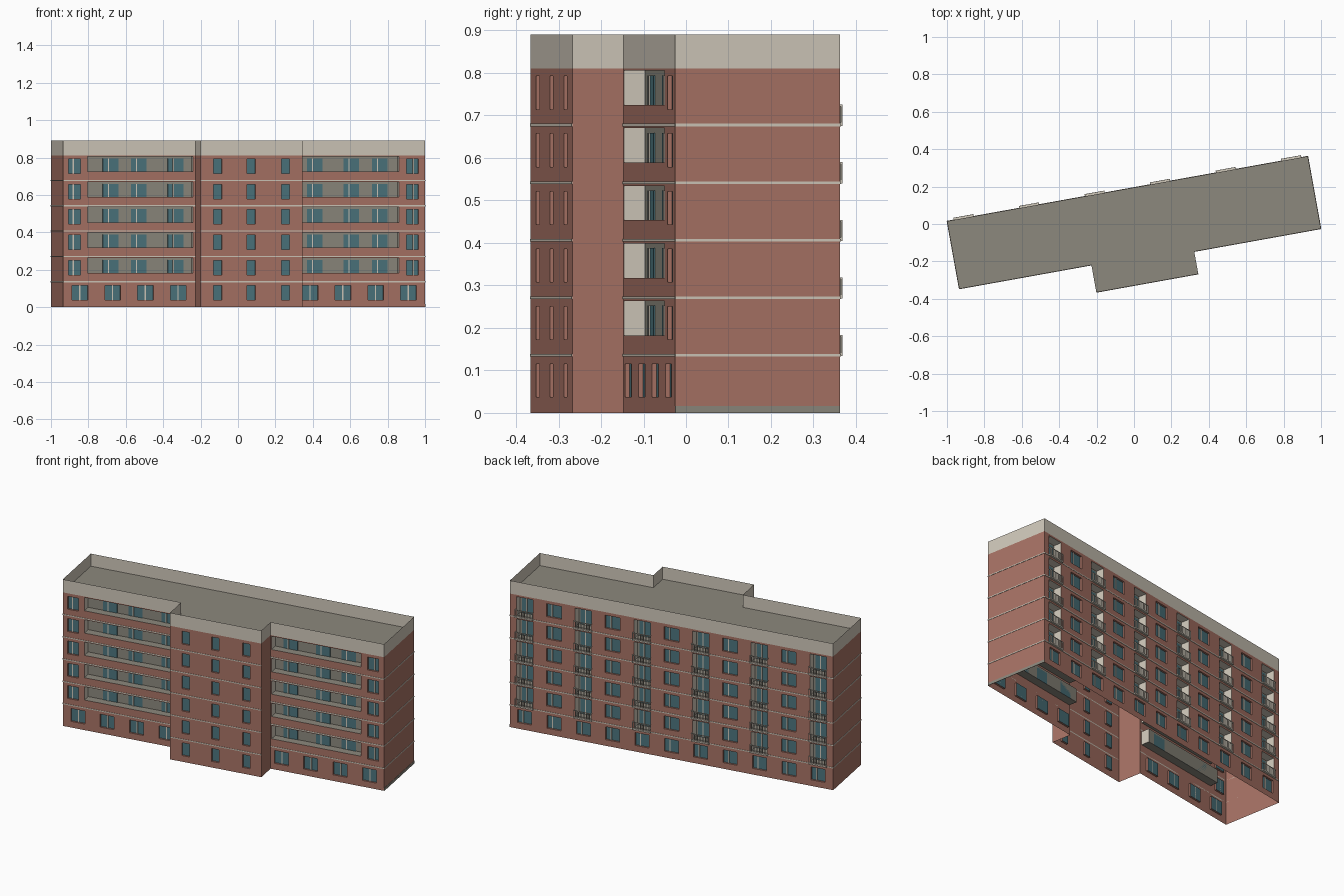
import bpy, bmesh, math
from mathutils import Vector, Matrix

cube = bpy.data.objects.get("Cube")
if cube:
    bpy.data.objects.remove(cube, do_unlink=True)

# Materials
def material(name, rgb):
    lin = [((c / 255 + 0.055) / 1.055) ** 2.4 for c in rgb]
    m = bpy.data.materials.new(name)
    m.use_nodes = True
    m.diffuse_color = (*lin, 1)
    m.node_tree.nodes["Principled BSDF"].inputs["Base Color"].default_value = (*lin, 1)
    return m

BRICK, BEIGE, GREY, GLASS = range(4)
MATS = [material("brick_red", (168, 115, 101)), material("beige_render", (208, 200, 186)),
        material("roof_grey", (140, 136, 125)), material("teal_glass", (76, 116, 125))]

# Main sizes
TURN = Matrix.Rotation(math.radians(10.2), 4, "Z")
FLOOR, FLOORS, EAVES, TOP = 0.1355, 6, 0.811, 0.89
REVEAL, RECESS = 0.011, 0.05
UP = Vector((0, 0, 1))
BAYS = [0.89 - 0.178 * k for k in range(11)]


def finish(name, bm):
    me = bpy.data.meshes.new(name)
    bm.to_mesh(me)
    bm.free()
    for m in MATS:
        me.materials.append(m)
    ob = bpy.data.objects.new(name, me)
    ob.matrix_world = TURN
    bpy.context.collection.objects.link(ob)
    return ob


class Facade:
    """Wall from start to end (outside on the right); d is depth inward."""

    def __init__(self, name, start, end):
        self.name = name
        self.start, self.end = Vector((*start, 0)), Vector((*end, 0))
        self.length = (self.end - self.start).length
        self.dir = (self.end - self.start).normalized()
        self.inward = -self.dir.cross(UP)
        self.openings = []
        self.wall, self.trim = bmesh.new(), bmesh.new()

    def along(self, u):
        return (u - self.start.x) * self.dir.x

    def point(self, a, z, d=0):
        return self.start + self.dir * a + UP * z + self.inward * d

    def quad(self, pts, mat):
        f = self.wall.faces.new([self.wall.verts.new(self.point(*p)) for p in pts])
        f.material_index = mat

    def box(self, a0, a1, z0, z1, d0, d1, mat):
        v = [self.trim.verts.new(self.point(a, z, d))
             for d in (d0, d1) for a, z in ((a0, z0), (a1, z0), (a1, z1), (a0, z1))]
        faces = [v[:4], v[:3:-1]]
        for i in range(4):
            j = (i + 1) % 4
            faces.append([v[j], v[i], v[i + 4], v[j + 4]])
        for f in faces:
            self.trim.faces.new(f).material_index = mat

    def opening(self, u, width, z0, z1, depth, side, floor, back):
        a = self.along(u)
        a0, a1 = a - width / 2, a + width / 2
        self.openings.append((a0, a1, z0, z1))
        D = depth
        self.quad([(a0, z0, D), (a1, z0, D), (a1, z1, D), (a0, z1, D)], back)
        self.quad([(a0, z0, 0), (a1, z0, 0), (a1, z0, D), (a0, z0, D)], floor)
        self.quad([(a0, z1, D), (a1, z1, D), (a1, z1, 0), (a0, z1, 0)], side)
        self.quad([(a0, z0, 0), (a0, z0, D), (a0, z1, D), (a0, z1, 0)], side)
        self.quad([(a1, z0, D), (a1, z0, 0), (a1, z1, 0), (a1, z1, D)], side)

    def window(self, u, width, base, bars=(0.35,)):
        z0, z1 = base + 0.037, base + 0.115
        self.opening(u, width, z0, z1, REVEAL, BRICK, BRICK, GLASS)
        for b in bars:
            a = self.along(u) + (b - 0.5) * width
            self.box(a - 0.003, a + 0.003, z0, z1, REVEAL - 0.004, REVEAL, BEIGE)

    def pane(self, u, width, z0, z1, bar=0.35):
        a0 = self.along(u) - width / 2
        self.box(a0, a0 + width, z0, z1, RECESS - 0.003, RECESS, GLASS)
        b = a0 + bar * width
        self.box(b - 0.003, b + 0.003, z0, z1, RECESS - 0.006, RECESS - 0.003, BEIGE)

    def loggia(self, u0, u1, base, panes):
        z0, z1 = base + 0.047, base + 0.128
        self.opening((u0 + u1) / 2, u1 - u0, z0, z1, RECESS, BEIGE, GREY, GREY)
        for u in panes:
            self.pane(u, 0.085, z0, base + 0.117)

    def balcony(self, u, base):
        w, out, top = 0.054, -0.012, base + 0.048
        self.opening(u, 0.1, base + 0.006, base + 0.122, RECESS, BEIGE, GREY, GREY)
        self.pane(u, 0.075, base + 0.008, base + 0.112, 0.4)
        a = self.along(u)
        self.box(a - w, a + w, base - 0.002, base + 0.006, out, 0.002, BEIGE)
        self.box(a - w, a + w, top - 0.004, top, out, out + 0.003, BEIGE)
        for s in (-w, w - 0.003):
            self.box(a + s, a + s + 0.003, top - 0.004, top, out + 0.003, 0, BEIGE)
        for i in range(12):
            b = a - w + i * (2 * w - 0.003) / 11
            self.box(b, b + 0.003, base + 0.006, top - 0.004, out, out + 0.003, BEIGE)

    def stripes(self):
        for n in range(1, FLOORS):
            z = n * FLOOR
            self.box(0, self.length, z - 0.003, z + 0.003, -0.002, 0, BEIGE)

    def build(self):
        cuts_a = sorted({0, self.length} | {a for o in self.openings for a in o[:2]})
        cuts_z = sorted({0, EAVES, TOP} | {z for o in self.openings for z in o[2:]})
        for a0, a1 in zip(cuts_a, cuts_a[1:]):
            for z0, z1 in zip(cuts_z, cuts_z[1:]):
                a, z = (a0 + a1) / 2, (z0 + z1) / 2
                if not any(o[0] < a < o[1] and o[2] < z < o[3] for o in self.openings):
                    self.quad([(a0, z0), (a1, z0), (a1, z1), (a0, z1)],
                              BEIGE if z > EAVES else BRICK)
        bmesh.ops.remove_doubles(self.wall, verts=self.wall.verts, dist=1e-5)
        finish(self.name + "_wall", self.wall)
        if self.trim.faces:
            finish(self.name + "_trim", self.trim)
        else:
            self.trim.free()


# Footprint, counterclockwise from the front left corner
NAMES = ["right_hand_wing", "bay_right_side", "stair_bay", "bay_left_side",
         "left_hand_wing", "left_end", "back", "right_end"]
CORNERS = [(-0.981, -0.176), (-0.263, -0.176), (-0.263, -0.324), (0.291, -0.324),
           (0.291, -0.202), (0.979, -0.202), (0.979, 0.192), (-0.981, 0.192)]
facades = {n: Facade(n, CORNERS[i], CORNERS[(i + 1) % 8]) for i, n in enumerate(NAMES)}
wing_a, wing_b = facades["right_hand_wing"], facades["left_hand_wing"]
bay, back = facades["stair_bay"], facades["back"]

for n in range(FLOORS):
    base = n * FLOOR
    for u in (-0.168, 0.013, 0.2):
        bay.window(u, 0.045, base, ())
    if n == 0:
        # Ground floor windows
        for u in BAYS[:4]:
            wing_b.window(u, 0.085, base, (0.5,))
        for u in BAYS[-4:]:
            wing_a.window(u, 0.085, base, (0.5,))
        for u in BAYS:
            back.window(u, 0.085, base)
    else:
        # Loggias, outer windows and rear balconies
        wing_a.window(-0.919, 0.066, base, (0.4,))
        wing_a.loggia(-0.85, -0.276, base, (-0.715, -0.562, -0.362))
        wing_b.window(0.911, 0.066, base, (0.6,))
        wing_b.loggia(0.297, 0.838, base, (0.39, 0.588, 0.743))
        for k, u in enumerate(BAYS):
            if k % 2:
                back.window(u, 0.09, base)
            else:
                back.balcony(u, base)

# Plinth on the end wall
end = facades["left_end"]
end.box(0, end.length, 0, 0.016, -0.002, 0, GREY)

for name, f in facades.items():
    if not name.startswith("bay_"):
        f.stripes()
    f.build()

# Flat roof behind the parapet
bm = bmesh.new()
roof = bm.faces.new([bm.verts.new((x, y, EAVES + 0.003)) for x, y in CORNERS])
roof.material_index = GREY
finish("roof", bm)
